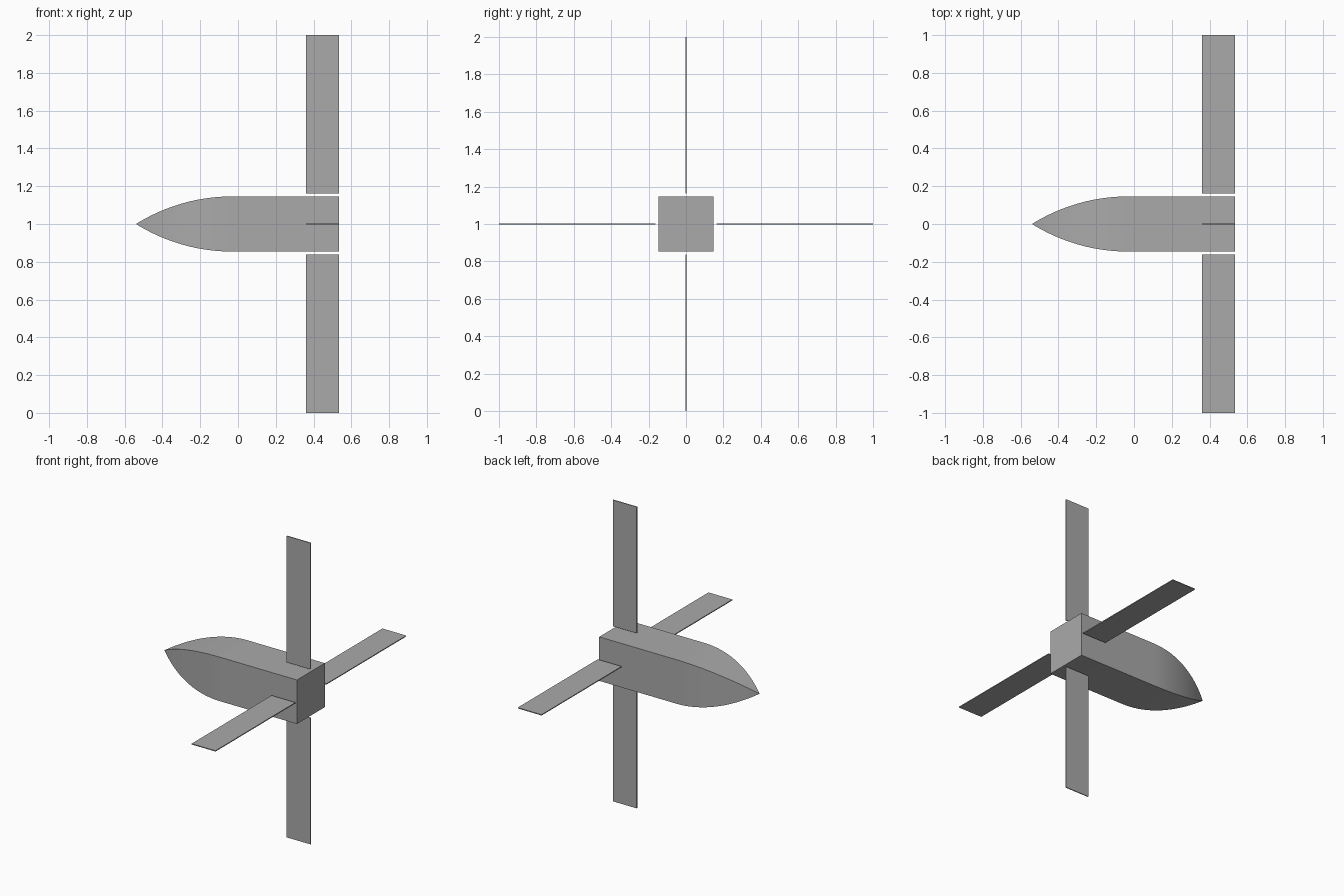
import bpy, bmesh
from math import sqrt, pi
from mathutils import Matrix, Vector

cube = bpy.data.objects.get("Cube")
if cube:
    bpy.data.objects.remove(cube, do_unlink=True)

grey = bpy.data.materials.new("plain_grey")
grey.use_nodes = True
colour = (0.4, 0.4, 0.4, 1)
grey.diffuse_color = colour
grey.node_tree.nodes["Principled BSDF"].inputs["Base Color"].default_value = colour

CENTRE = Vector((0, 0, 1))
TIP, SHOULDER, TAIL, HALF = -0.54, -0.03, 0.535, 0.146


def add_object(name, bm):
    bmesh.ops.recalc_face_normals(bm, faces=bm.faces)
    mesh = bpy.data.meshes.new(name)
    bm.to_mesh(mesh)
    bm.free()
    mesh.materials.append(grey)
    obj = bpy.data.objects.new(name, mesh)
    bpy.context.collection.objects.link(obj)
    return obj


# Square body whose nose narrows to a point along an arc
bm = bmesh.new()
length = SHOULDER - TIP
radius = (HALF ** 2 + length ** 2) / (2 * HALF)
steps = 24
stations = [(TAIL, HALF)]
for i in range(steps):
    d = length * i / steps
    stations.append((SHOULDER - d, sqrt(radius ** 2 - d ** 2) - radius + HALF))
corners = ((-1, -1), (1, -1), (1, 1), (-1, 1))
rings = [[bm.verts.new((x, h * a, 1 + h * b)) for a, b in corners] for x, h in stations]
bm.faces.new(rings[0])
for r, s in zip(rings, rings[1:]):
    for k in range(4):
        n = (k + 1) % 4
        bm.faces.new((r[k], r[n], s[n], s[k]))
tip = bm.verts.new((TIP, 0, 1))
for k in range(4):
    bm.faces.new((rings[-1][k], rings[-1][(k + 1) % 4], tip))
body = add_object("body", bm)
bpy.context.view_layer.objects.active = body
body.select_set(True)
bpy.ops.object.shade_smooth_by_angle(angle=pi / 6)
body.select_set(False)

# Four thin fins set just clear of the body
inner, outer, front, thickness = 0.162, 1.0, 0.36, 0.006
for i, name in enumerate(("top_fin", "front_fin", "bottom_fin", "back_fin")):
    bm = bmesh.new()
    bmesh.ops.create_cube(bm, size=1)
    bmesh.ops.scale(bm, vec=(TAIL - front, thickness, outer - inner), verts=bm.verts)
    bmesh.ops.translate(bm, vec=((TAIL + front) / 2, 0, (inner + outer) / 2), verts=bm.verts)
    turn = Matrix.Translation(CENTRE) @ Matrix.Rotation(i * pi / 2, 4, "X")
    bmesh.ops.transform(bm, matrix=turn, verts=bm.verts)
    add_object(name, bm)
